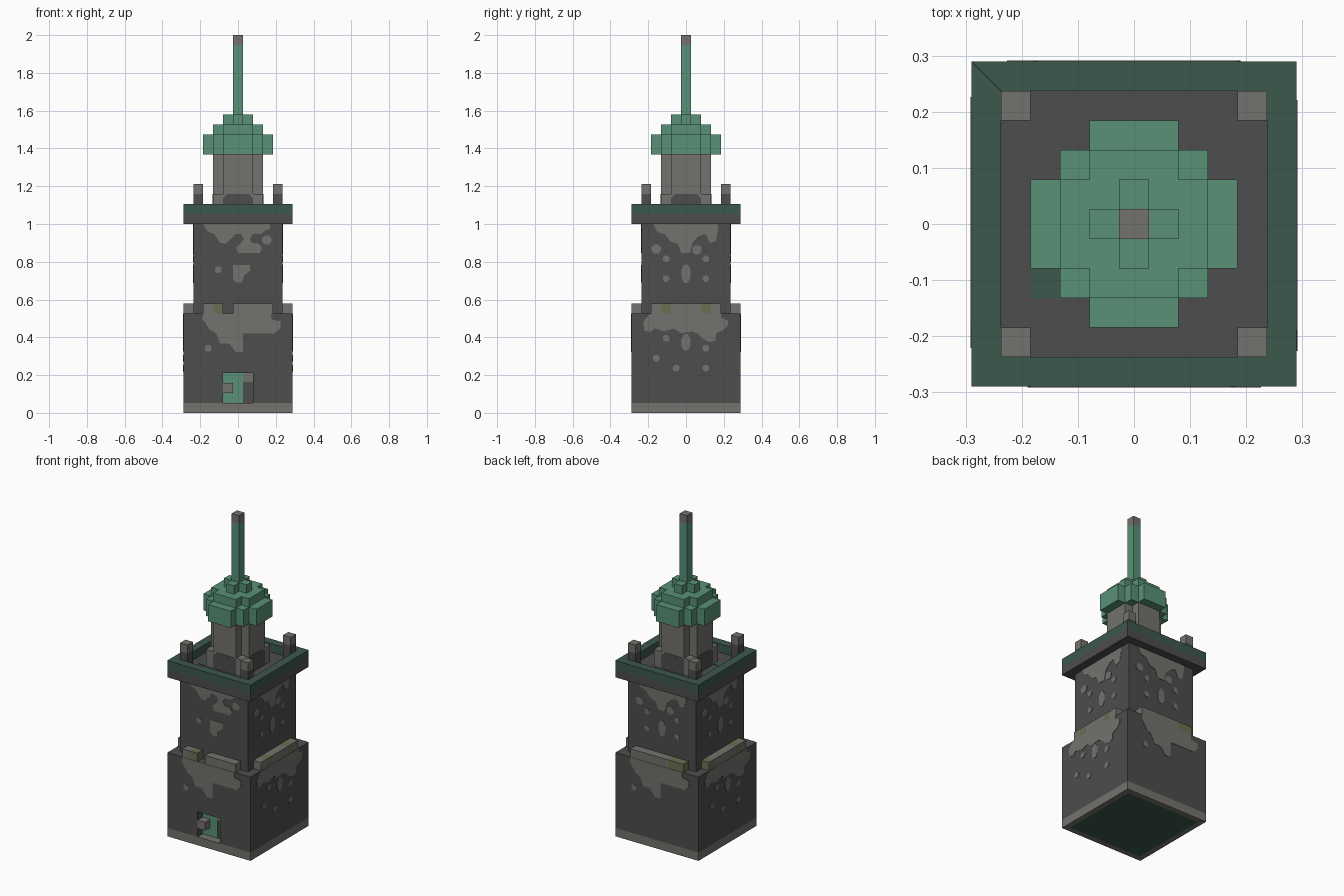
import bpy, bmesh, math
from mathutils import Matrix, Vector

if "Cube" in bpy.data.objects:
    bpy.data.objects.remove(bpy.data.objects["Cube"], do_unlink=True)

U = 2 / 38  # size of one block


def material(name, rgb):
    lin = [((c / 255 + 0.055) / 1.055) ** 2.4 for c in rgb] + [1]
    m = bpy.data.materials.new(name)
    m.use_nodes = True
    m.diffuse_color = lin
    m.node_tree.nodes["Principled BSDF"].inputs["Base Color"].default_value = lin
    return m


DARK = material("dark stone", (77, 77, 77))
LIGHT = material("pale stone", (116, 114, 109))
GREEN = material("copper green", (88, 145, 118))
DEEP = material("deep green", (60, 88, 76))
MOSS = material("mossy stone", (107, 111, 82))


def finish(name, bm, *mats):
    bmesh.ops.recalc_face_normals(bm, faces=bm.faces)
    bmesh.ops.scale(bm, vec=(U, U, U), verts=bm.verts)
    me = bpy.data.meshes.new(name)
    bm.to_mesh(me)
    bm.free()
    for m in mats:
        me.materials.append(m)
    ob = bpy.data.objects.new(name, me)
    bpy.context.collection.objects.link(ob)
    return ob


def prism(name, pts, z0, z1, *mats):
    """Closed outline in plan, raised from z0 to z1."""
    bm = bmesh.new()
    f = bm.faces.new([bm.verts.new((x, y, z0)) for x, y in pts])
    top = bmesh.ops.extrude_face_region(bm, geom=[f])
    for v in top["geom"]:
        if isinstance(v, bmesh.types.BMVert):
            v.co.z = z1
    return finish(name, bm, *mats)


def box(name, x0, x1, y0, y1, z0, z1, *mats):
    return prism(name, [(x0, y0), (x1, y0), (x1, y1), (x0, y1)], z0, z1, *mats)


def block(name, half, z0, z1, *mats):
    return box(name, -half, half, -half, half, z0, z1, *mats)


def cross(name, a, b, z0, z1, mat):
    """Plus shape reaching a, with arms of half width b."""
    quarter = [(a, -b), (a, b), (b, b)]
    pts = []
    for i in range(4):
        for x, y in quarter:
            for _ in range(i):
                x, y = -y, x
            pts.append((x, y))
    return prism(name, pts, z0, z1, mat)


def plate(name, side, dist, pts, mat):
    """Thin painted shape on one wall; side counts quarter turns from the front."""
    bm = bmesh.new()
    f = bm.faces.new([bm.verts.new((x, -dist + 0.02, z)) for x, z in pts])
    out = bmesh.ops.extrude_face_region(bm, geom=[f])
    vs = [v for v in out["geom"] if isinstance(v, bmesh.types.BMVert)]
    bmesh.ops.translate(bm, verts=vs, vec=(0, -0.06, 0))
    bmesh.ops.rotate(bm, verts=bm.verts, matrix=Matrix.Rotation(side * math.pi / 2, 3, "Z"))
    return finish(name, bm, mat)


def spot(name, side, dist, x, z, rx=0.36, rz=None):
    ring = [math.pi * (i + 0.5) / 4 for i in range(8)]
    plate(name, side, dist,
          [(x + rx * math.cos(t), z + (rz or rx) * math.sin(t)) for t in ring], LIGHT)


def rect(x0, x1, z0, z1):
    return [(x0, z0), (x1, z0), (x1, z1), (x0, z1)]


# Footing with a deep green underside
footing = block("footing", 5.5, 0, 1, LIGHT, DEEP)
bm = bmesh.new()
bm.from_mesh(footing.data)
under = [f for f in bm.faces if f.normal.z < -0.9]
bmesh.ops.inset_region(bm, faces=under, thickness=0.9 * U)
for f in under:
    f.material_index = 1
bm.to_mesh(footing.data)
bm.free()

# Lower tower with the doorway cut out
lower = block("lower_tower", 5.5, 1, 10, DARK)
cutter = box("door_cutter", -1.5, 1.5, -6, -4.5, 0.5, 4, DARK)
cutter.hide_render = True
mod = lower.modifiers.new("doorway", "BOOLEAN")
mod.operation = "DIFFERENCE"
mod.object = cutter
mod.solver = "EXACT"
bpy.context.view_layer.objects.active = lower
bpy.ops.object.modifier_apply(modifier=mod.name)
bpy.data.objects.remove(cutter, do_unlink=True)

# Door in the recess
plate("door_panel", 0, 4.5, rect(-1.5, 0.5, 1, 4), GREEN)
plate("door_lintel_stone", 0, 4.5, rect(0.5, 1.5, 3.1, 4), LIGHT)
box("door_block", -1.5, -0.5, -5.5, -4.5, 2, 3, LIGHT)

# Parapet blocks: runs of cells per side, with the mossy cells picked out
runs = [((-3, -2), (0, 1, 2, 3))] + [(tuple(range(-3, 4)),)] * 3
moss = [(-2,), (-2, 2), (2, 3), (-3, 2)]
for side in range(4):
    for run in runs[side]:
        start = run[0]
        for i in run:
            last = i == run[-1]
            if last or (i in moss[side]) != (i + 1 in moss[side]):
                mat = MOSS if i in moss[side] else LIGHT
                ob = box("parapet_block", start - 0.5, i + 0.5, -5.5, -4.5, 10, 11, mat)
                ob.data.transform(Matrix.Rotation(side * math.pi / 2, 4, "Z"))
                start = i + 1

# Upper tower, cornice and rim
block("upper_tower", 4.5, 10, 20, DARK)
block("cornice", 5.5, 19, 20, DARK)
for side in range(4):
    ob = prism("rim", [(-5.5, -5.5), (5.5, -5.5), (4.5, -4.5), (-4.5, -4.5)], 20, 21, DEEP)
    ob.data.transform(Matrix.Rotation(side * math.pi / 2, 4, "Z"))
box("floor_stain", -3.5, -2.5, -2.5, -1.5, 20, 20.05, DEEP)

# Corner posts
for sx in (-4, 4):
    for sy in (-4, 4):
        for z0, z1, mat in ((20, 22, DARK), (22, 23, LIGHT)):
            box("corner_post", sx - 0.5, sx + 0.5, sy - 0.5, sy + 0.5, z0, z1, mat)

# Lantern, dome and spire
block("lantern_base", 2.5, 20, 22, LIGHT)
cross("lantern", 2.5, 1.5, 22, 26, LIGHT)
for side in range(4):
    plate("lantern_stain", side, 2.5,
          [(-1.5, 20), (1.5, 20), (1.5, 21.6), (1.1, 22), (-1.1, 22), (-1.5, 21.6)], DARK)
block("dome_core", 2.5, 26, 28, GREEN)
cross("dome_arms", 3.5, 1.5, 26, 28, GREEN)
cross("dome_step", 2.5, 1.5, 28, 29, GREEN)
cross("dome_cap", 1.5, 0.5, 29, 30, GREEN)
block("spire", 0.5, 30, 37, GREEN)
block("spire_tip", 0.5, 37, 38, LIGHT)

# Weathered patches on the walls
upper_a = [(-3.5, 19), (-3, 18.2), (-2.4, 18), (-1.8, 17.1), (-1.2, 17), (-.6, 17.6),
           (-.3, 18), (.3, 18), (.6, 17.5), (.2, 17), (-.2, 16.6), (0, 16.1), (2.2, 16.1),
           (2.4, 16.6), (2.1, 17), (1.4, 17.1), (1.2, 17.5), (1.5, 18), (2.4, 18),
           (2.6, 18.3), (3.2, 18.5), (3.2, 19)]
upper_b = [(-3.3, 19), (-2.9, 18.2), (-2.2, 18), (-1.5, 17.2), (-.8, 17), (-.5, 16.1),
           (.4, 16.1), (.7, 17.2), (1.3, 17.8), (2, 18), (2.4, 17.1), (3, 17.3),
           (3.2, 18.4), (3.2, 19)]
lower_a = [(-3.5, 10), (-3.6, 9.4), (-3.3, 9.1), (-2.9, 8.4), (-2.2, 8), (-1.8, 7),
           (-.9, 7), (-.2, 6.1), (.5, 6.1), (.5, 8), (3.7, 8), (4.3, 8.6), (4.3, 9.2),
           (3.4, 9.4), (3.3, 10)]
lower_b = [(-3.6, 10), (-4.3, 9.2), (-4.2, 8.3), (-3.6, 8.1), (-3.2, 8.5), (-2.2, 8.2),
           (-1.2, 8.5), (-.5, 8), (.6, 8.2), (1.1, 8), (1.6, 7.5), (2.4, 7.1), (3, 7.3),
           (3, 8), (3.7, 8.3), (4.2, 8.8), (4.2, 9.3), (3.5, 9.6), (3.5, 10)]
chip = [(-.5, 14.9), (1.2, 14.9), (1.2, 14.3), (.6, 13.8), (.4, 13.1), (-.2, 13.1), (-.5, 13.5)]
for side in range(4):
    plate("upper_patch", side, 4.5, upper_b if side else upper_a, LIGHT)
    plate("lower_patch", side, 5.5, lower_b if side % 2 else lower_a, LIGHT)
    if side == 0:
        plate("upper_chip", side, 4.5, chip, LIGHT)
        spot("upper_spot", side, 4.5, 2.9, 17.4, 0.5)
        spot("upper_spot", side, 4.5, -2, 14.4)
    else:
        spot("upper_chip", side, 4.5, 0, 14, 0.5, 1)
        for x, z, r in ((-3, 16.5, .5), (1.1, 16.4, .5), (-2, 15.5, .36), (2, 15.5, .36),
                        (-2, 13.5, .36), (2, 13.5, .36)):
            spot("upper_spot", side, 4.5, x, z, r)
    if side % 2:
        spot("lower_chip", side, 5.5, 0, 7.1, 0.5, 0.9)
        for x, z in ((-2, 7.5), (2, 6.5), (-3, 5.5), (-1, 4.5), (2, 4.5)):
            spot("lower_spot", side, 5.5, x, z)
    else:
        spot("lower_spot", side, 5.5, -3, 6.5)
